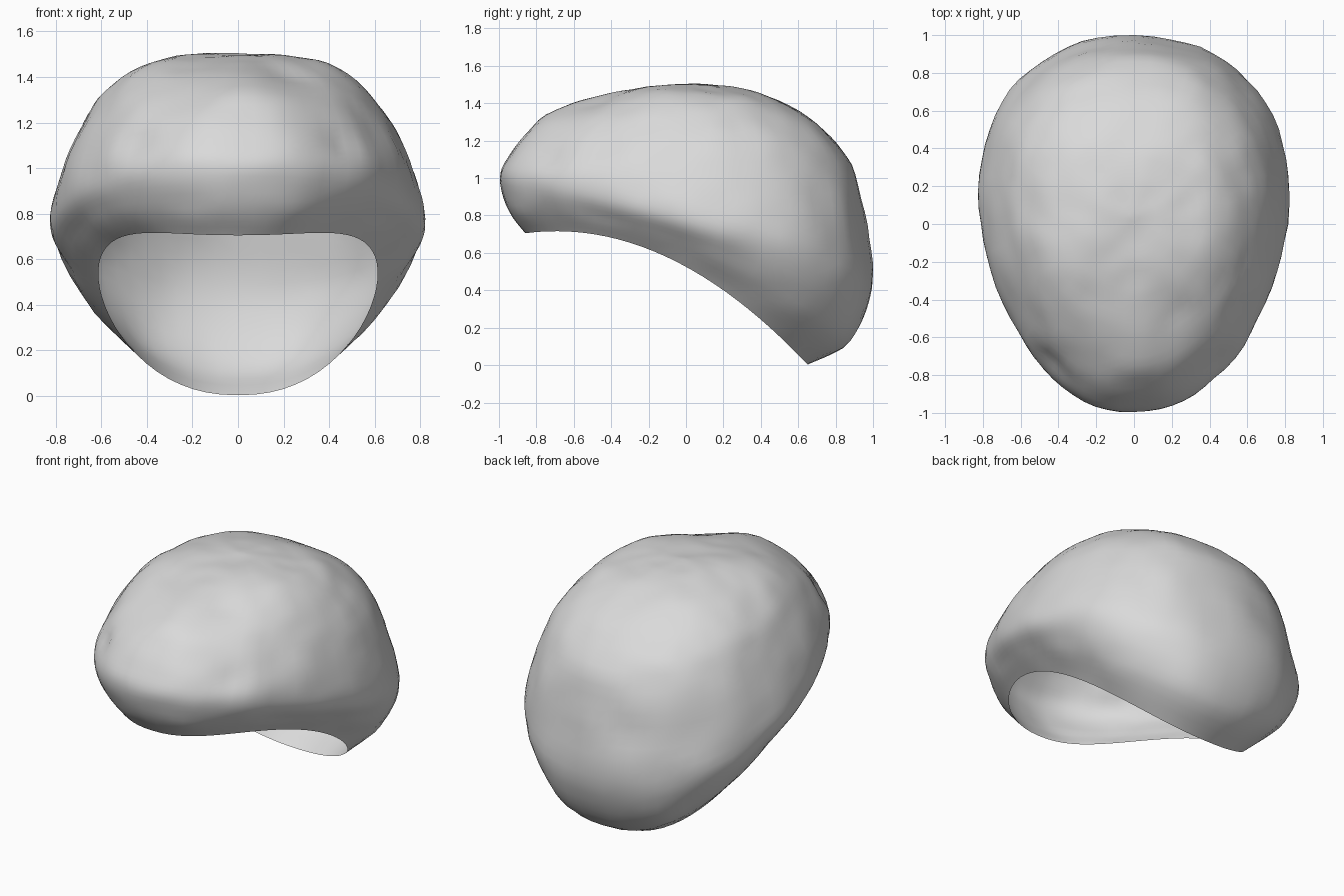
import bpy, bmesh, math
from mathutils import Vector, noise

cube = bpy.data.objects.get("Cube")
if cube:
    bpy.data.objects.remove(cube, do_unlink=True)

grey = bpy.data.materials.new("light_grey")
grey.use_nodes = True
colour = (0.7, 0.7, 0.7, 1)
grey.diffuse_color = colour
grey.node_tree.nodes["Principled BSDF"].inputs["Base Color"].default_value = colour

SEGMENTS, STEPS = 72, 5
CENTRE = Vector((0, 0.05, 0.85))
LINING_DEPTH = 0.03

# Rings from the rim to the crown:
# front y, front z, back y, back z, half width, side lift, backward skew
RINGS = [
    (-0.86, 0.705, 0.65, 0.003, 0.61, 0.225, 0.1),
    (-0.95, 0.82, 0.88, 0.13, 0.725, 0.19, 0.14),
    (-1.00, 1.00, 0.995, 0.41, 0.805, 0.07, 0.15),
    (-0.94, 1.13, 0.96, 0.75, 0.79, 0.01, 0.12),
    (-0.80, 1.27, 0.88, 1.07, 0.69, 0.0, 0.1),
    (-0.60, 1.39, 0.74, 1.25, 0.59, 0.0, 0.1),
    (-0.38, 1.455, 0.50, 1.41, 0.42, 0.01, 0.1),
    (-0.16, 1.49, 0.25, 1.485, 0.21, 0.005, 0.1),
    (0.04, 1.505, 0.04, 1.505, 0.0, 0.0, 0.0),
]

# Soft dents (negative) and swellings (positive): centre, radius, height
LUMPS = [
    ((0.47, -0.74, 1.12), 0.08, -0.03),
    ((-0.46, -0.74, 1.12), 0.08, -0.03),
    ((0.24, -0.5, 1.38), 0.16, -0.02),
    ((0.05, -0.68, 1.33), 0.18, 0.025),
    ((-0.42, -0.2, 1.4), 0.22, 0.025),
    ((0.38, -0.2, 1.42), 0.2, 0.015),
    ((0.0, 0.95, 0.85), 0.15, 0.015),
    ((0.75, 0.3, 0.6), 0.1, -0.015),
    ((-0.75, 0.3, 0.6), 0.1, -0.015),
]


def spline(a, b, c, d, t):
    return 0.5 * (2 * b + (c - a) * t + (2 * a - 5 * b + 4 * c - d) * t * t
                  + (3 * b - a - 3 * c + d) * t ** 3)


def smooth_rings():
    rows = []
    last = len(RINGS) - 1
    for i in range(last):
        near = [RINGS[min(max(i + k, 0), last)] for k in (-1, 0, 1, 2)]
        for s in range(STEPS):
            rows.append([spline(*v, s / STEPS) for v in zip(*near)])
    return rows


def ring_point(row, angle):
    yf, zf, yb, zb, w, lift, skew = row
    s, c = math.sin(angle), -math.cos(angle)
    x = w * math.copysign(abs(s) ** 0.9, s) * (1 + skew * c)
    mix = (c + 1) / 2
    return Vector((x, yf + (yb - yf) * mix, zf + (zb - zf) * mix + lift * s * s))


def lumpy(p, strength):
    out = (p - CENTRE).normalized()
    push = 0.015 * noise.noise(p * 3.5) + 0.007 * noise.noise(p * 8)
    for centre, radius, height in LUMPS:
        push += height * math.exp(-((p - Vector(centre)).length / radius) ** 2)
    return p + out * push * strength


def build_shell(name, depth):
    bm = bmesh.new()
    rows = []
    for i, row in enumerate(smooth_rings()):
        fade = min(1, i / STEPS)
        points = [ring_point(row, math.tau * j / SEGMENTS) for j in range(SEGMENTS)]
        rows.append([bm.verts.new(lumpy(p, fade).lerp(CENTRE, depth * fade)) for p in points])
    tip = bm.verts.new(lumpy(ring_point(RINGS[-1], 0), 1).lerp(CENTRE, depth))
    for lower, upper in zip(rows, rows[1:]):
        for j in range(SEGMENTS):
            k = (j + 1) % SEGMENTS
            bm.faces.new((lower[j], lower[k], upper[k], upper[j]))
    for j in range(SEGMENTS):
        bm.faces.new((rows[-1][j], rows[-1][(j + 1) % SEGMENTS], tip))
    if depth:
        bmesh.ops.reverse_faces(bm, faces=bm.faces[:])
    for f in bm.faces:
        f.smooth = True
    mesh = bpy.data.meshes.new(name)
    bm.to_mesh(mesh)
    bm.free()
    mesh.materials.append(grey)
    obj = bpy.data.objects.new(name, mesh)
    bpy.context.collection.objects.link(obj)


# Puffy outer shell and thin lining meeting at the rim
build_shell("outer_shell", 0)
build_shell("inner_lining", LINING_DEPTH)
